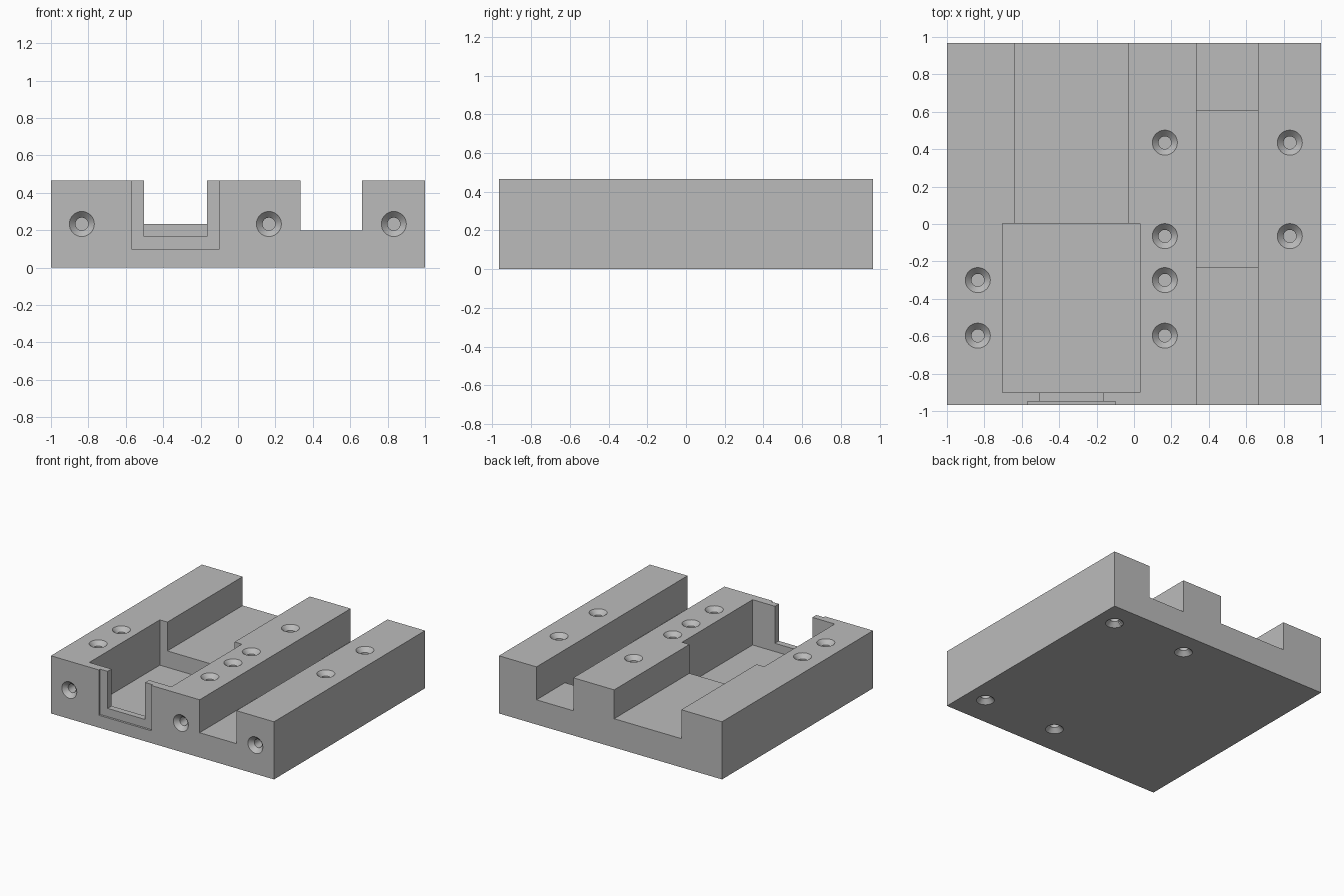
import bpy, bmesh, math
from mathutils import Matrix, Vector

if "Cube" in bpy.data.objects:
    bpy.data.objects.remove(bpy.data.objects["Cube"], do_unlink=True)

HEIGHT, DEPTH = 0.467, 0.967
OVER = 0.6   # cutters rise above the top face
PAST = 1.2   # cutters run past the ends

grey = bpy.data.materials.new("plain_grey")
grey.use_nodes = True
colour = (0.5, 0.5, 0.5, 1)
grey.diffuse_color = colour
grey.node_tree.nodes["Principled BSDF"].inputs["Base Color"].default_value = colour


def finish(bm, name):
    bmesh.ops.recalc_face_normals(bm, faces=bm.faces)
    mesh = bpy.data.meshes.new(name)
    bm.to_mesh(mesh)
    bm.free()
    mesh.materials.append(grey)
    obj = bpy.data.objects.new(name, mesh)
    bpy.context.collection.objects.link(obj)
    return obj


def box(name, x0, x1, y0, y1, z0, z1, round_floor=0):
    bm = bmesh.new()
    bmesh.ops.create_cube(bm, size=1)
    for v in bm.verts:
        v.co = Vector((x1 if v.co.x > 0 else x0,
                       y1 if v.co.y > 0 else y0,
                       z1 if v.co.z > 0 else z0))
    if round_floor:
        edges = [e for e in bm.edges
                 if all(v.co.z == z0 for v in e.verts)
                 and abs(e.verts[0].co.x - e.verts[1].co.x) < 1e-6]
        bmesh.ops.bevel(bm, geom=edges, offset=round_floor, segments=8,
                        profile=0.5, affect='EDGES')
    return finish(bm, name)


def screw_hole(name, location, turn=0):
    """Countersunk blind hole: a lathed profile pointing down, then turned."""
    profile = [(0.1, 0.033), (0.067, 0), (0.034, -0.034), (0.034, -0.13)]
    profile[0] = (0.067, 0.03)
    bm = bmesh.new()
    sides = 32
    rings = [[bm.verts.new((r * math.cos(math.tau * i / sides),
                            r * math.sin(math.tau * i / sides), z))
              for i in range(sides)] for r, z in profile]
    for a, b in zip(rings, rings[1:]):
        for i in range(sides):
            j = (i + 1) % sides
            bm.faces.new((a[i], a[j], b[j], b[i]))
    bm.faces.new(rings[0])
    bm.faces.new(rings[-1])
    bm.transform(Matrix.Translation(location) @ Matrix.Rotation(turn, 4, 'X'))
    return finish(bm, name)


# Solid block
block = box("slotted_block", -1, 1, -DEPTH, DEPTH, 0, HEIGHT)

# Channels, pockets and the front opening
cutters = [
    box("side_channel", 0.333, 0.663, -PAST, PAST, 0.2, OVER),
    box("side_channel_seat", 0.333, 0.663, -0.23, 0.603, 0.133, OVER),
    box("rear_channel", -0.635, -0.033, -0.1, PAST, 0.233, OVER),
    box("main_pocket", -0.703, 0.033, -0.9, 0.003, 0.1, OVER),
    box("front_recess", -0.57, -0.1, -PAST, -0.95, 0.1, OVER),
    box("front_opening", -0.503, -0.167, -PAST, -0.85, 0.167, OVER, 0.05),
]

# Countersunk holes in the top, the front and the underside
top_holes = [(0.165, 0.435), (0.165, -0.065), (0.165, -0.3), (0.165, -0.597),
             (0.833, 0.435), (0.833, -0.065), (-0.835, -0.3), (-0.835, -0.597)]
for x, y in top_holes:
    cutters.append(screw_hole("top_hole", (x, y, HEIGHT)))
for x in (-0.835, 0.165, 0.833):
    cutters.append(screw_hole("front_hole", (x, -DEPTH, HEIGHT / 2), math.pi / 2))
    # the front hole opens toward -y
for x in (0.167, 0.835):
    for y in (0.77, -0.72):
        cutters.append(screw_hole("bottom_hole", (x, y, 0), math.pi))

# Cut everything, bake the result and drop the cutters
for cutter in cutters:
    cutter.hide_render = True
    mod = block.modifiers.new(cutter.name, 'BOOLEAN')
    mod.operation = 'DIFFERENCE'
    mod.solver = 'EXACT'
    mod.object = cutter
bpy.context.view_layer.update()
graph = bpy.context.evaluated_depsgraph_get()
result = bpy.data.meshes.new_from_object(block.evaluated_get(graph))
block.modifiers.clear()
block.data = result
for cutter in cutters:
    bpy.data.objects.remove(cutter, do_unlink=True)
result.materials.clear()
result.materials.append(grey)
for face in result.polygons:
    face.material_index = 0

# Smooth the hole walls, keep the edges sharp
bpy.ops.object.select_all(action='DESELECT')
block.select_set(True)
bpy.context.view_layer.objects.active = block
bpy.ops.object.shade_smooth_by_angle(angle=math.radians(30))
